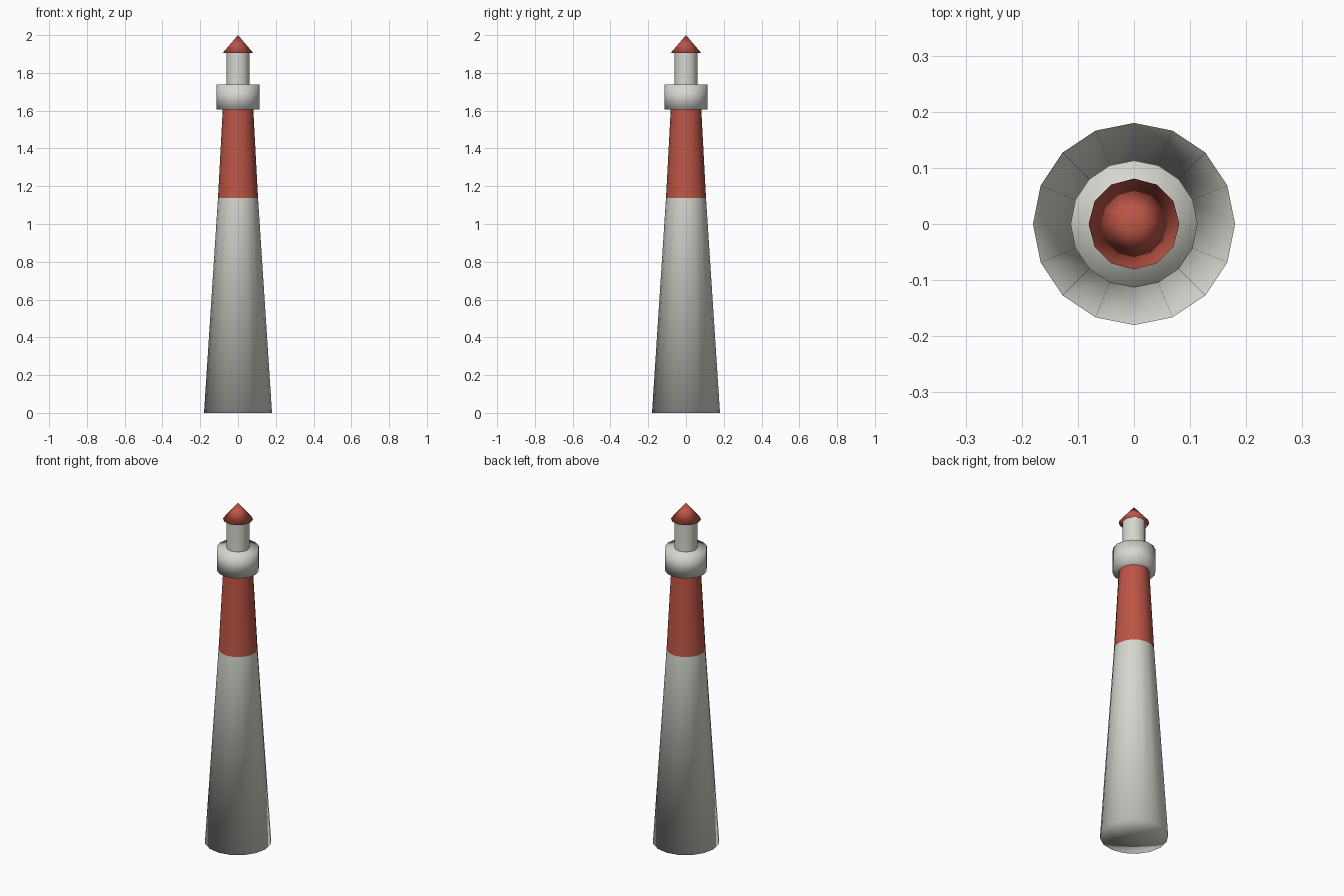
import bpy, bmesh, math

if "Cube" in bpy.data.objects:
    bpy.data.objects.remove(bpy.data.objects["Cube"])


def material(name, rgb):
    m = bpy.data.materials.new(name)
    m.diffuse_color = (*rgb, 1)
    m.use_nodes = True
    m.node_tree.nodes["Principled BSDF"].inputs["Base Color"].default_value = m.diffuse_color
    return m


white = material("warm_white", (0.68, 0.68, 0.63))
red = material("brick_red", (0.50, 0.09, 0.06))


def lathe(name, profile, sides, mats, split=None):
    """Revolve (radius, z) points around z; radius 0 becomes a single point.
    Faces whose centre lies above split take the second material."""
    bm = bmesh.new()
    rings = []
    for r, z in profile:
        if r == 0:
            rings.append([bm.verts.new((0, 0, z))] * sides)
        else:
            angles = [math.tau * i / sides for i in range(sides)]
            rings.append([bm.verts.new((r * math.cos(a), r * math.sin(a), z))
                          for a in angles])
    for low, high in zip(rings, rings[1:]):
        for i in range(sides):
            j = (i + 1) % sides
            corners = dict.fromkeys((low[i], low[j], high[j], high[i]))
            face = bm.faces.new(list(corners))
            face.smooth = True
            if split and face.calc_center_median().z > split:
                face.material_index = 1
    bmesh.ops.recalc_face_normals(bm, faces=bm.faces)
    mesh = bpy.data.meshes.new(name)
    bm.to_mesh(mesh)
    bm.free()
    for m in mats:
        mesh.materials.append(m)
    obj = bpy.data.objects.new(name, mesh)
    bpy.context.collection.objects.link(obj)
    return obj


# Tapered tower with the upper band in red
lathe("tower", [(0, 0), (0.18, 0), (0.106, 1.137), (0.081, 1.605)],
      16, [white, red], split=1.137)

# Gallery drum
lathe("gallery", [(0, 1.605), (0.113, 1.605), (0.113, 1.738), (0, 1.738)],
      16, [white])

# Lantern room
lathe("lantern_room", [(0.062, 1.738), (0.062, 1.905)], 12, [white])

# Conical roof
lathe("roof", [(0, 1.905), (0.081, 1.905), (0, 2.0)], 12, [red])
